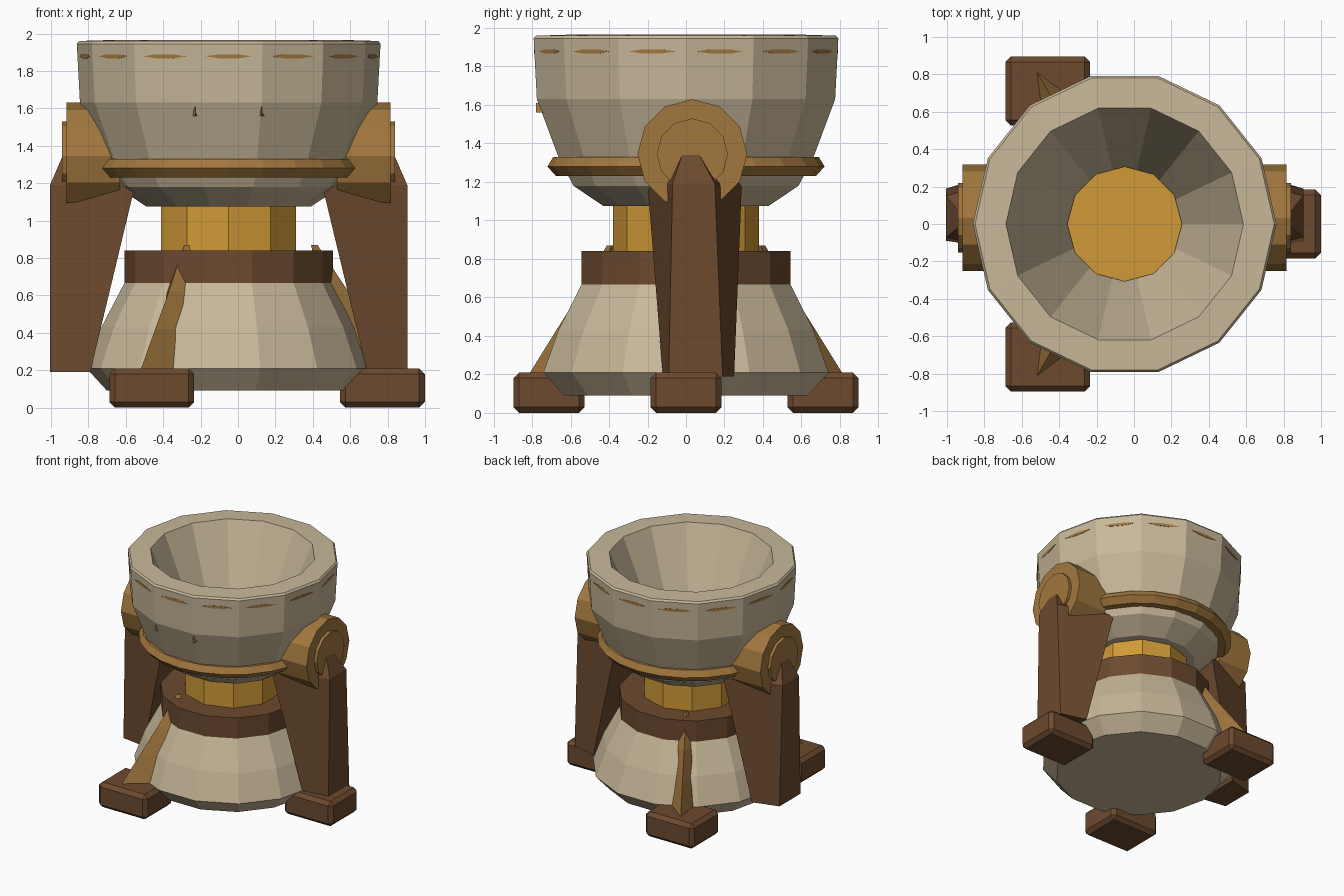
import bpy, bmesh
from math import sin, cos, pi, radians
from mathutils import Matrix, Vector

if "Cube" in bpy.data.objects:
    bpy.data.objects.remove(bpy.data.objects["Cube"], do_unlink=True)

CX = -0.05      # the bowl and base share this axis
SIDES = 14


def material(name, color):
    m = bpy.data.materials.new(name)
    m.use_nodes = True
    m.diffuse_color = (*color, 1)
    m.node_tree.nodes["Principled BSDF"].inputs["Base Color"].default_value = (*color, 1)
    return m


STONE = material("pale stone", (0.58, 0.48, 0.32))
WOOD = material("dark wood", (0.15, 0.068, 0.028))
BRONZE = material("bronze", (0.36, 0.185, 0.048))
AMBER = material("amber", (0.63, 0.32, 0.038))


def loft(name, rings, mat, matrix=Matrix(), closed=False):
    """Skin equal-length rings of points; cap the ends, or join them if closed."""
    bm = bmesh.new()
    loops = [[bm.verts.new(matrix @ Vector(p)) for p in ring] for ring in rings]
    pairs = list(zip(loops, loops[1:]))
    if closed:
        pairs.append((loops[-1], loops[0]))
    else:
        bm.faces.new(loops[0])
        bm.faces.new(loops[-1])
    for a, b in pairs:
        for i in range(len(a)):
            j = (i + 1) % len(a)
            bm.faces.new((a[i], a[j], b[j], b[i]))
    bmesh.ops.recalc_face_normals(bm, faces=bm.faces)
    me = bpy.data.meshes.new(name)
    bm.to_mesh(me)
    bm.free()
    me.materials.append(mat)
    ob = bpy.data.objects.new(name, me)
    bpy.context.collection.objects.link(ob)
    return ob


def lathe(name, profile, mat, sides=SIDES, phase=0.0, matrix=Matrix.Translation((CX, 0, 0)), closed=False):
    rings = [[(r * cos(phase + 2 * pi * i / sides), r * sin(phase + 2 * pi * i / sides), z)
              for i in range(sides)] for r, z in profile]
    return loft(name, rings, mat, matrix, closed)


def around(angle):
    return Matrix.Translation((CX, 0, 0)) @ Matrix.Rotation(angle, 4, 'Z')


# Base, collar and central post
lathe("base", [(0.65, 0.09), (0.76, 0.21), (0.68, 0.43), (0.555, 0.67)], STONE)
lathe("base_collar", [(0.557, 0.665), (0.557, 0.84)], WOOD)
lathe("post", [(0.38, 0.8), (0.38, 1.1)], AMBER, sides=10, phase=pi / 2)

# Hollow bowl, its glowing floor and outer ring
lathe("bowl", [(0.44, 1.075), (0.60, 1.18), (0.68, 1.33), (0.795, 1.63), (0.812, 1.945),
               (0.80, 1.96), (0.635, 1.965), (0.30, 1.20)], STONE)
lathe("bowl_floor", [(0.307, 1.19), (0.307, 1.235)], AMBER, sides=12)
lathe("bowl_ring", [(0.62, 1.23), (0.675, 1.23), (0.72, 1.28), (0.69, 1.33), (0.62, 1.33)],
      BRONZE, sides=24, closed=True)

# Thin inlays on each rim panel
for k in range(SIDES):
    face = 0.807 * cos(pi / SIDES)
    lens = [(-0.125, 0), (-0.05, -0.011), (0.05, -0.011), (0.125, 0), (0.05, 0.011), (-0.05, 0.011)]
    loft("rim_inlay", [[(face + d, y, 1.878 + z) for y, z in lens] for d in (-0.004, 0.004)],
         BRONZE, around((k + 0.5) * 2 * pi / SIDES))

# Two little studs on the front of the bowl
for side in (-1, 1):
    loft("bowl_stud", [[(CX + side * 0.178 + w, y, z) for w, y in ((-s, -0.70), (0, -0.78), (s, -0.70))]
                       for z, s in ((1.56, 0.026), (1.61, 0.004))], BRONZE)

# Side legs with shoulder discs
for side, label in ((1, "left"), (-1, "right")):
    mirror = Matrix.Translation((CX, 0, 0)) @ Matrix.Diagonal((side, 1, 1, 1))
    levels = [(0.19, 0.955, -0.09, 0.19, 0.74, -0.12, 0.25),
              (1.19, 0.955, -0.07, 0.15, 0.50, -0.20, 0.29),
              (1.34, 0.89, -0.02, 0.07, 0.72, -0.03, 0.09)]
    loft(label + "_leg", [[(xo, a, z), (xo, b, z), (xi, d, z), (xi, c, z)]
                          for z, xo, a, b, xi, c, d in levels], WOOD, mirror)
    axle = mirror @ Matrix.Translation((0, 0.033, 1.345)) @ Matrix.Rotation(pi / 2, 4, 'Y')
    lathe(label + "_shoulder", [(0.285, 0.58), (0.285, 0.866)], BRONZE, sides=12, matrix=axle)
    lathe(label + "_shoulder_cap", [(0.185, 0.85), (0.185, 0.89)], BRONZE, sides=12, matrix=axle)

# Three feet, each with a brace leaning into the base
for angle, label in ((0, "left"), (120, "back"), (240, "front")):
    turn = radians(angle)
    cx, cy = CX + 0.822 * cos(turn), 0.822 * sin(turn)
    foot = loft(label + "_foot", [[(cx + sx * 0.227, cy + sy * 0.185, z)
                                   for sx, sy in ((-1, -1), (1, -1), (1, 1), (-1, 1))]
                                  for z in (0, 0.21)], WOOD)
    bevel = foot.modifiers.new("bevel", 'BEVEL')
    bevel.width = 0.03
    bevel.segments = 1
    brace = [(0.19, 0.95, 0.64, 0.13), (0.42, 0.785, 0.58, 0.095),
             (0.62, 0.64, 0.50, 0.10), (0.87, 0.475, 0.44, 0.012)]
    loft(label + "_brace", [[(ro, 0, z), (ri, w, z), (ri, -w, z)] for z, ro, ri, w in brace],
         BRONZE, around(turn))
